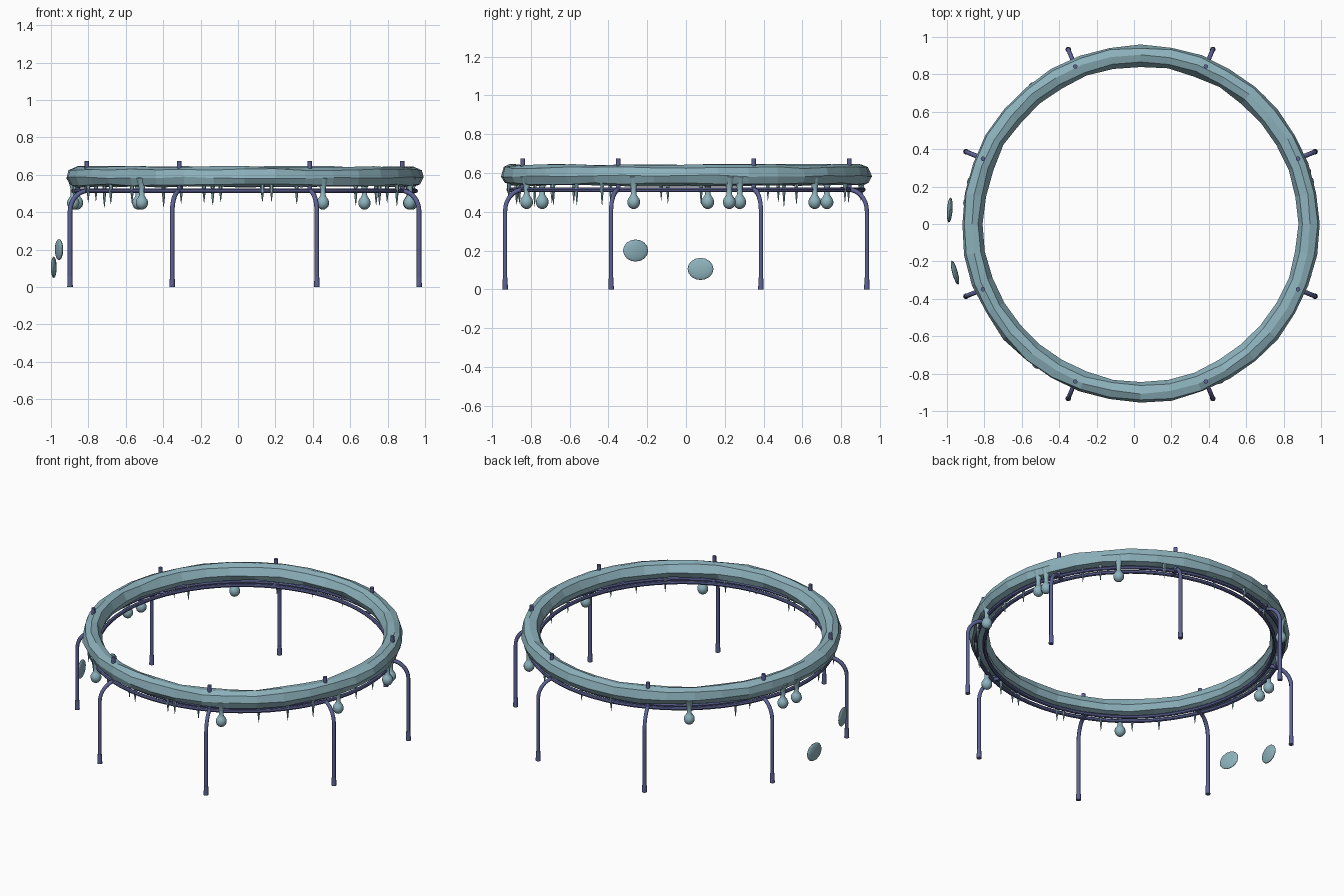
import bpy, math, random
from mathutils import Vector

random.seed(4)
CX = 0.035  # ring centre offset along x

old = bpy.data.objects.get("Cube")
if old:
    bpy.data.objects.remove(old, do_unlink=True)


def material(name, rgb):
    m = bpy.data.materials.new(name)
    m.use_nodes = True
    m.diffuse_color = (*rgb, 1)
    m.node_tree.nodes["Principled BSDF"].inputs["Base Color"].default_value = (*rgb, 1)
    return m


ICE = material("pale teal", (0.27, 0.45, 0.51))
METAL = material("slate blue", (0.11, 0.125, 0.30))


def polar(deg, r, z):
    a = math.radians(deg)
    return Vector((CX + r * math.cos(a), r * math.sin(a), z))


def mesh_object(name, verts, faces, mat, smooth=True):
    me = bpy.data.meshes.new(name)
    me.from_pydata(verts, [], faces)
    me.materials.append(mat)
    ob = bpy.data.objects.new(name, me)
    bpy.context.collection.objects.link(ob)
    if smooth:
        bpy.ops.object.select_all(action='DESELECT')
        ob.select_set(True)
        bpy.context.view_layer.objects.active = ob
        bpy.ops.object.shade_smooth_by_angle(angle=math.radians(40))
    return ob


def hoop(name, section, count, mat, jitter=0.0, smooth=True):
    """Sweep a closed (radius, height) section around the ring centre."""
    n = len(section)
    verts = []
    for i in range(count):
        for r, z in section:
            verts.append(polar(360 * i / count + 180, r + random.uniform(-jitter, jitter),
                               z + random.uniform(-jitter, jitter)))
    faces = [(i * n + j, (i + 1) % count * n + j,
              (i + 1) % count * n + (j + 1) % n, i * n + (j + 1) % n)
             for i in range(count) for j in range(n)]
    return mesh_object(name, verts, faces, mat, smooth)


def tube(name, path, radius, mat):
    cu = bpy.data.curves.new(name, 'CURVE')
    cu.dimensions = '3D'
    cu.bevel_depth = radius
    cu.bevel_resolution = 1
    cu.use_fill_caps = True
    sp = cu.splines.new('POLY')
    sp.points.add(len(path) - 1)
    for p, co in zip(sp.points, path):
        p.co = (*co, 1)
    cu.materials.append(mat)
    ob = bpy.data.objects.new(name, cu)
    bpy.context.collection.objects.link(ob)


def lathe(name, profile, origin, mat, sides=10):
    """Turn an open (radius, height) profile around a vertical axis."""
    verts = [origin + Vector((r * math.cos(math.tau * k / sides),
                              r * math.sin(math.tau * k / sides), z))
             for r, z in profile for k in range(sides)]
    faces = [(i * sides + k, i * sides + (k + 1) % sides,
              (i + 1) * sides + (k + 1) % sides, (i + 1) * sides + k)
             for i in range(len(profile) - 1) for k in range(sides)]
    faces.append(tuple(reversed(range(sides))))
    faces.append(tuple(range(len(verts) - sides, len(verts))))
    return mesh_object(name, verts, faces, mat)


# Uneven faceted ring
hoop("ring", [(0.955, 0.585), (0.943, 0.628), (0.905, 0.643), (0.865, 0.634),
              (0.842, 0.588), (0.858, 0.55), (0.90, 0.535), (0.937, 0.546)],
     36, ICE, jitter=0.005, smooth=False)

# Support rails under the ring
for name, r in (("inner_rail", 0.865), ("outer_rail", 0.915)):
    section = [(r + 0.012 * math.cos(math.tau * k / 8), 0.514 + 0.012 * math.sin(math.tau * k / 8))
               for k in range(8)]
    hoop(name, section, 64, METAL)

# Eight bent legs with pegs above the ring
for i in range(8):
    a = 22.5 + 45 * i
    path = [polar(a, 1.01, 0), polar(a, 1.01, 0.25)]
    for k in range(9):
        t = math.radians(90 * k / 8)
        path.append(polar(a, 0.905 + 0.105 * math.cos(t), 0.405 + 0.11 * math.sin(t)))
    path.append(polar(a, 0.865, 0.515))
    tube(f"leg_{i + 1}", path, 0.0125, METAL)
    lathe(f"foot_{i + 1}", [(0.015, 0), (0.014, 0.03), (0.0125, 0.06)], polar(a, 1.01, 0), METAL)
    lathe(f"peg_{i + 1}", [(0.012, 0.51), (0.012, 0.675)], polar(a, 0.912, 0), METAL)

# Heavy drops: round ball, thin neck, flare into the ring
drop = [(0.033 * math.sin(math.pi * k / 9), 0.45 - 0.036 * math.cos(math.pi * k / 9))
        for k in range(8)]
drop += [(0.014, 0.49), (0.015, 0.525), (0.022, 0.555), (0.032, 0.58), (0.02, 0.59)]
drop[0] = (0.002, drop[0][1])
for i, a in enumerate((14, 17.5, 46, 128, 166, 173, 233.5, 297, 343)):
    lathe(f"drop_{i + 1}", drop, polar(a, 0.923, 0), ICE, 12)

# Thin icicles
for i, a in enumerate((5, 32, 39, 63, 84, 98, 112, 146, 152, 188, 205, 219, 229,
                       241, 256, 259, 276, 279, 288, 311, 322, 332, 354)):
    tip = random.uniform(0.425, 0.46)
    lathe(f"icicle_{i + 1}", [(0.001, tip), (0.006, tip + 0.04), (0.009, 0.51), (0.013, 0.56)],
          polar(a, random.uniform(0.89, 0.925), 0), ICE, 6)

# Two floating flattened blobs
for i, (y, z, turn) in enumerate(((-0.26, 0.2, 15), (0.075, 0.105, -4))):
    x = (-0.957, -0.985)[i]
    bpy.ops.mesh.primitive_uv_sphere_add(segments=16, ring_count=8, location=(x, y, z))
    ob = bpy.context.object
    ob.name = f"floating_blob_{i + 1}"
    ob.scale = (0.015, 0.067, 0.057)
    ob.rotation_euler.z = math.radians(turn)
    ob.data.materials.append(ICE)
    bpy.ops.object.shade_smooth_by_angle(angle=math.radians(40))
